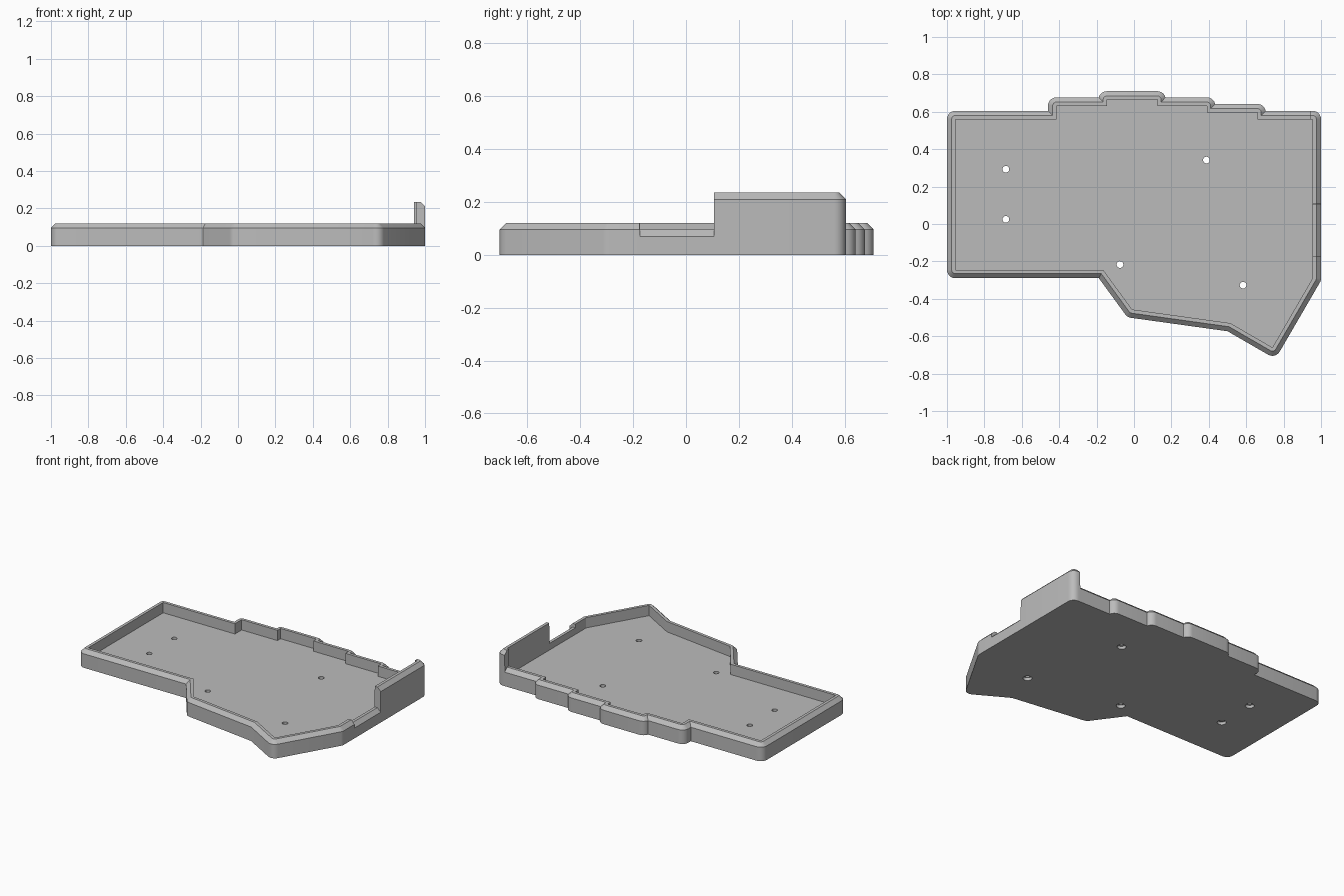
import bpy, bmesh
from math import atan2, asin, cos, sin, pi, radians
from mathutils import Vector

if "Cube" in bpy.data.objects:
    bpy.data.objects.remove(bpy.data.objects["Cube"])

WALL, LIP, CHAMFER = 0.045, 0.02, 0.025
FLOOR, RIM = 0.05, 0.12
ARC = 6

# Inner cavity outline, counter-clockwise from the front right-hand corner
cavity = [Vector(p) for p in (
    (-.955, -.245), (-.165, -.245), (-.01, -.457), (.515, -.53), (.74, -.66),
    (.955, -.29), (.955, .56), (.66, .56), (.66, .597), (.39, .597), (.39, .632),
    (.125, .632), (.125, .665), (-.145, .665), (-.145, .632), (-.415, .632),
    (-.415, .56), (-.955, .56))]


def offset(points, d):
    """Grow an outline by d: round convex corners, sharp concave ones."""
    n = len(points)
    edges = [points[(i + 1) % n] - points[i] for i in range(n)]
    convex = [edges[i - 1].cross(edges[i]) > 0 for i in range(n)]

    def arc_ends(i):
        before, after = edges[i - 1], edges[i]
        start = atan2(-before.x, before.y)
        end = start + before.angle_signed(after) * -1
        # Trim the arc where it meets the neighbouring wall of a shallow step
        if not convex[i - 1] and before.length < d:
            start += asin((d - before.length) / d)
        if not convex[(i + 1) % n] and after.length < d:
            end -= asin((d - after.length) / d)
        return start, end

    def on_arc(i, a):
        return points[i] + d * Vector((cos(a), sin(a)))

    result = []
    for i, p in enumerate(points):
        before, after = edges[i - 1], edges[i]
        if convex[i]:
            start, end = arc_ends(i)
            result += [on_arc(i, start + (end - start) * k / ARC) for k in range(ARC + 1)]
        elif before.length < d:
            result.append(on_arc(i - 1, arc_ends(i - 1)[1]))
        elif after.length < d:
            j = (i + 1) % n
            result.append(on_arc(j, arc_ends(j)[0]))
        else:
            n1 = Vector((before.y, -before.x)).normalized()
            n2 = Vector((after.y, -after.x)).normalized()
            result.append(p + (n1 + n2) * d / (1 + n1.dot(n2)))
    return result


def skin(bm, rings):
    """Join (outline, height) rings into a closed solid."""
    loops = [[bm.verts.new((p.x, p.y, z)) for p in pts] for pts, z in rings]
    for a, b in zip(loops, loops[1:]):
        for i in range(len(a)):
            bm.faces.new((a[i - 1], a[i], b[i], b[i - 1]))
    bm.faces.new(loops[0][::-1])
    bm.faces.new(loops[-1])


def finish(bm, name):
    bmesh.ops.recalc_face_normals(bm, faces=bm.faces)
    mesh = bpy.data.meshes.new(name)
    bm.to_mesh(mesh)
    bm.free()
    obj = bpy.data.objects.new(name, mesh)
    bpy.context.collection.objects.link(obj)
    return obj


# Tray: outer wall, chamfer, lip, inner wall and floor
bm = bmesh.new()
outer, lip, inner = offset(cavity, WALL), offset(cavity, LIP), offset(cavity, 0)
skin(bm, [(outer, 0), (outer, RIM - CHAMFER), (lip, RIM), (inner, RIM), (inner, FLOOR)])
bmesh.ops.remove_doubles(bm, verts=bm.verts, dist=0.0001)

# Cut the walls where the rim changes height
GAP = 0.001
for axis, place in (("y", -.175), ("y", .105), ("x", .94)):
    normal = Vector((axis == "x", axis == "y", 0))
    for at in (place, place + GAP):
        walls = [f for f in bm.faces if len(f.verts) < 20]
        edges = {e for f in walls for e in f.edges}
        verts = {v for f in walls for v in f.verts}
        bmesh.ops.bisect_plane(bm, geom=walls + list(edges) + list(verts),
                               dist=0.00001, plane_co=normal * at, plane_no=normal)

# Raised guard at the back left corner, lowered notch in front of it
for v in bm.verts:
    if v.co.z > RIM - CHAMFER - .01 and v.co.x > .94 + GAP / 2:
        if v.co.y > .105 + GAP / 2:
            v.co.z += .115
        elif v.co.y > -.175 + GAP / 2:
            v.co.z -= .025
tray = finish(bm, "case_tray")

# Screw holes, wider underneath
bm = bmesh.new()
for x, y in ((-.685, .293), (-.685, .025), (-.075, -.217), (.583, -.327), (.387, .342)):
    def circle(r):
        return [Vector((x + r * cos(k * pi / 12), y + r * sin(k * pi / 12))) for k in range(24)]
    skin(bm, [(circle(.028), -.02), (circle(.028), .02), (circle(.018), .02), (circle(.018), .08)])
cutter = finish(bm, "screw_hole_cutter")
cutter.hide_render = True

bpy.context.view_layer.objects.active = tray
tray.select_set(True)
mod = tray.modifiers.new("screw_holes", "BOOLEAN")
mod.operation, mod.solver, mod.object = "DIFFERENCE", "EXACT", cutter
bpy.ops.object.modifier_apply(modifier=mod.name)
bpy.data.objects.remove(cutter)

# Plain grey plastic
grey = bpy.data.materials.new("grey_plastic")
grey.use_nodes = True
colour = (.5, .5, .5, 1)
grey.diffuse_color = colour
grey.node_tree.nodes["Principled BSDF"].inputs["Base Color"].default_value = colour
tray.data.materials.clear()
tray.data.materials.append(grey)
bpy.ops.object.shade_smooth_by_angle(angle=radians(30))
